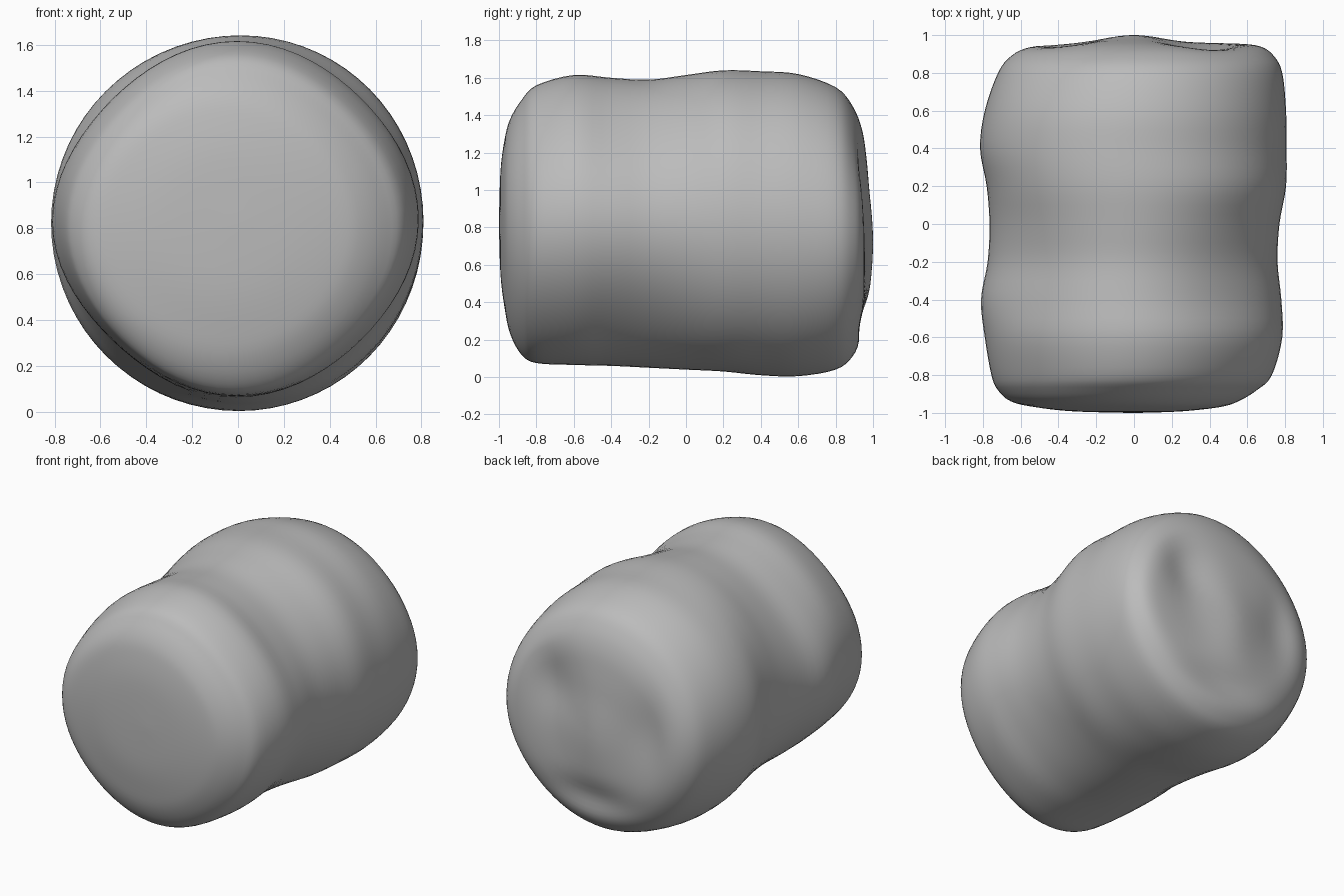
import bpy, bmesh, math
from mathutils import Vector

cube = bpy.data.objects.get("Cube")
if cube:
    bpy.data.objects.remove(cube, do_unlink=True)

# Sections along the length: y, min x, max x, bottom z, top z, diagonal fullness
SECTIONS = [
    (-1.00, -0.02, 0.02, 0.80, 0.84, 1.0),
    (-0.992, -0.32, 0.25, 0.55, 1.10, 1.0),
    (-0.97, -0.52, 0.45, 0.37, 1.27, 0.99),
    (-0.94, -0.65, 0.55, 0.23, 1.38, 0.98),
    (-0.88, -0.72, 0.65, 0.12, 1.48, 0.97),
    (-0.80, -0.755, 0.73, 0.075, 1.56, 0.96),
    (-0.60, -0.79, 0.785, 0.065, 1.615, 0.965),
    (-0.40, -0.81, 0.78, 0.06, 1.60, 0.95),
    (-0.20, -0.775, 0.76, 0.05, 1.59, 0.955),
    (0.00, -0.765, 0.77, 0.04, 1.615, 0.975),
    (0.20, -0.78, 0.805, 0.03, 1.64, 1.0),
    (0.40, -0.815, 0.808, 0.01, 1.635, 1.0),
    (0.60, -0.79, 0.805, 0.005, 1.62, 1.0),
    (0.80, -0.72, 0.785, 0.04, 1.55, 0.99),
    (0.89, -0.65, 0.74, 0.11, 1.45, 0.98),
    (0.94, -0.55, 0.67, 0.22, 1.32, 0.98),
    (0.957, -0.42, 0.54, 0.38, 1.16, 0.99),
    (0.957, -0.20, 0.30, 0.58, 0.98, 1.0),
    (0.957, -0.02, 0.04, 0.75, 0.79, 1.0),
]
SEGMENTS, STEPS = 72, 4

# Soft spots pressed into or swelling from the back end: x, z, spread x, spread z, amount
BACK_SPOTS = [
    (0.0, 0.72, 0.22, 0.36, 0.043),
    (0.36, 1.02, 0.17, 0.22, -0.045),
    (0.05, 0.30, 0.28, 0.11, -0.035),
    (-0.38, 0.85, 0.13, 0.25, -0.025),
]


def catmull(a, b, c, d, t):
    return tuple(0.5 * (2 * q + (r - p) * t + (2 * p - 5 * q + 4 * r - s) * t * t
                        + (3 * q - p - 3 * r + s) * t ** 3)
                 for p, q, r, s in zip(a, b, c, d))


def smooth_sections():
    last = len(SECTIONS) - 1
    rows = []
    for i in range(last):
        four = [SECTIONS[min(max(i + k, 0), last)] for k in (-1, 0, 1, 2)]
        rows += [catmull(*four, s / STEPS) for s in range(STEPS)]
    return rows + [SECTIONS[-1]]


def surface_point(section, angle):
    y, x0, x1, z0, z1, full = section
    k = 1 - (1 - full) * math.sin(2 * angle) ** 2
    x = (x0 + x1) / 2 + (x1 - x0) / 2 * k * math.cos(angle)
    z = (z0 + z1) / 2 + (z1 - z0) / 2 * k * math.sin(angle)
    weight = min(max((y - 0.85) / 0.09, 0), 1)
    for sx, sz, wx, wz, amount in BACK_SPOTS:
        y += weight * amount * math.exp(-((x - sx) / wx) ** 2 - ((z - sz) / wz) ** 2)
    return Vector((x, y, z))


# Soft barrel-shaped body, lofted through the sections
bm = bmesh.new()
rings = [[bm.verts.new(surface_point(s, 2 * math.pi * j / SEGMENTS))
          for j in range(SEGMENTS)] for s in smooth_sections()]
for a, b in zip(rings, rings[1:]):
    for j in range(SEGMENTS):
        k = (j + 1) % SEGMENTS
        bm.faces.new((a[j], a[k], b[k], b[j]))
bm.faces.new(rings[0])
bm.faces.new(rings[-1])
bmesh.ops.recalc_face_normals(bm, faces=bm.faces)
mesh = bpy.data.meshes.new("soft_body")
bm.to_mesh(mesh)
bm.free()
mesh.shade_smooth()
body = bpy.data.objects.new("soft_body", mesh)
bpy.context.collection.objects.link(body)

# Plain grey finish
grey = bpy.data.materials.new("plain grey")
grey.use_nodes = True
colour = (0.5, 0.5, 0.5, 1)
grey.diffuse_color = colour
grey.node_tree.nodes["Principled BSDF"].inputs["Base Color"].default_value = colour
mesh.materials.append(grey)
